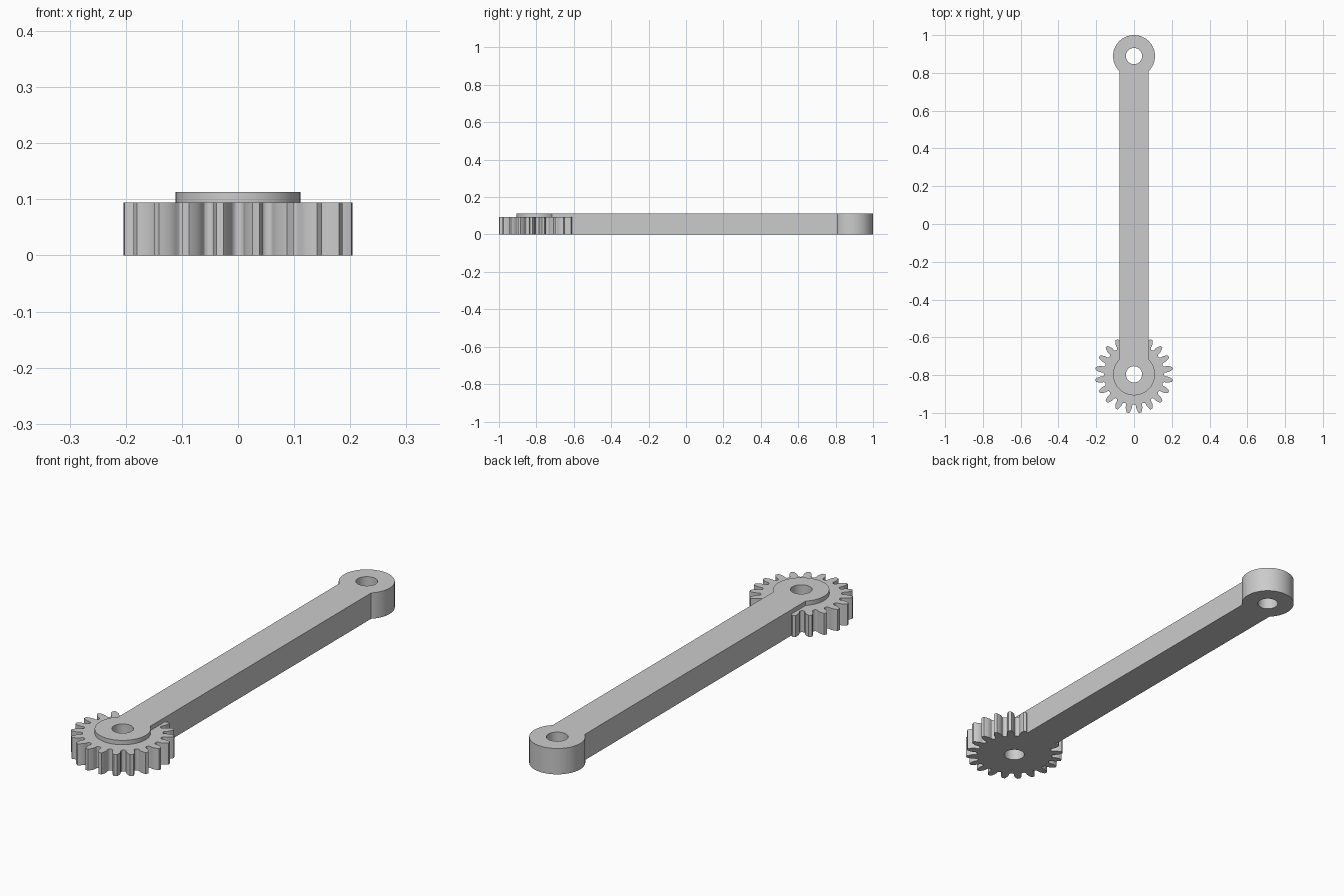
import bpy, bmesh
from math import sin, cos, tan, acos, asin, pi, radians

cube = bpy.data.objects.get("Cube")
if cube:
    bpy.data.objects.remove(cube, do_unlink=True)

GEAR_Y, EYE_Y = -0.796, 0.889      # centres of the two ends
HUB_R, HOLE_R = 0.111, 0.043
HALF_W = 0.077                     # half width of the bar
ARM_H, GEAR_H = 0.113, 0.094
TEETH, TIP_R, PITCH_R, ROOT_R = 20, 0.2058, 0.187, 0.159

steel = bpy.data.materials.new("plain grey")
steel.diffuse_color = (0.6, 0.6, 0.6, 1)
steel.use_nodes = True
steel.node_tree.nodes["Principled BSDF"].inputs["Base Color"].default_value = (0.6, 0.6, 0.6, 1)


def prism(name, outline, z0, z1):
    """Extrude a closed outline upward into a solid."""
    bm = bmesh.new()
    face = bm.faces.new([bm.verts.new((x, y, z0)) for x, y in outline])
    top = bmesh.ops.extrude_face_region(bm, geom=[face])["geom"]
    bmesh.ops.translate(bm, vec=(0, 0, z1 - z0),
                        verts=[v for v in top if isinstance(v, bmesh.types.BMVert)])
    bmesh.ops.recalc_face_normals(bm, faces=bm.faces)
    mesh = bpy.data.meshes.new(name)
    bm.to_mesh(mesh)
    bm.free()
    mesh.materials.append(steel)
    obj = bpy.data.objects.new(name, mesh)
    bpy.context.collection.objects.link(obj)
    return obj


def arc(cy, r, a0, a1, n):
    return [(r * cos(a0 + (a1 - a0) * i / n), cy + r * sin(a0 + (a1 - a0) * i / n))
            for i in range(n + 1)]


def combine(target, other, operation):
    """Apply a boolean and drop the helper."""
    mod = target.modifiers.new(operation.lower(), 'BOOLEAN')
    mod.operation, mod.object, mod.solver = operation, other, 'EXACT'
    bpy.context.view_layer.objects.active = target
    bpy.ops.object.modifier_apply(modifier=mod.name)
    bpy.data.objects.remove(other, do_unlink=True)


def gear_outline():
    """Involute teeth with rounded roots, a gap centred on each axis."""
    base = PITCH_R * cos(radians(20))
    inv = lambda a: tan(a) - a
    half = pi / (2 * TEETH) + inv(radians(20))
    # one flank from root to tip as (radius, half angle)
    gap = pi / TEETH - half
    flank = [(ROOT_R, half + gap * 0.7), (ROOT_R + 0.0015, half + gap * 0.4),
             (ROOT_R + 0.005, half + gap * 0.1), (ROOT_R + 0.009, half)]
    for i in range(7):
        r = base + (TIP_R - base) * i / 6
        flank.append((r, half - inv(acos(min(1, base / r)))))
    tooth = [(r, -a) for r, a in flank] + [(r, a) for r, a in reversed(flank)]
    return [(r * cos(a + (k + 0.5) * 2 * pi / TEETH),
             GEAR_Y + r * sin(a + (k + 0.5) * 2 * pi / TEETH))
            for k in range(TEETH) for r, a in tooth]


# Bar with a round hub at each end
j = acos(HALF_W / HUB_R)
arm = prism("connecting_arm",
            arc(EYE_Y, HUB_R, -j, pi + j, 64) + arc(GEAR_Y, HUB_R, pi - j, 2 * pi + j, 64),
            0, ARM_H)

# Toothed wheel fused to the front end
combine(arm, prism("gear_wheel", gear_outline(), 0, GEAR_H), 'UNION')

# Pivot holes through both hubs
for cy in (GEAR_Y, EYE_Y):
    combine(arm, prism("pivot_hole", arc(cy, HOLE_R, 0, 2 * pi * 47 / 48, 47), -0.1, 0.3),
            'DIFFERENCE')

bpy.ops.object.select_all(action='DESELECT')
arm.select_set(True)
bpy.context.view_layer.objects.active = arm
bpy.ops.object.shade_smooth_by_angle(angle=radians(25))
